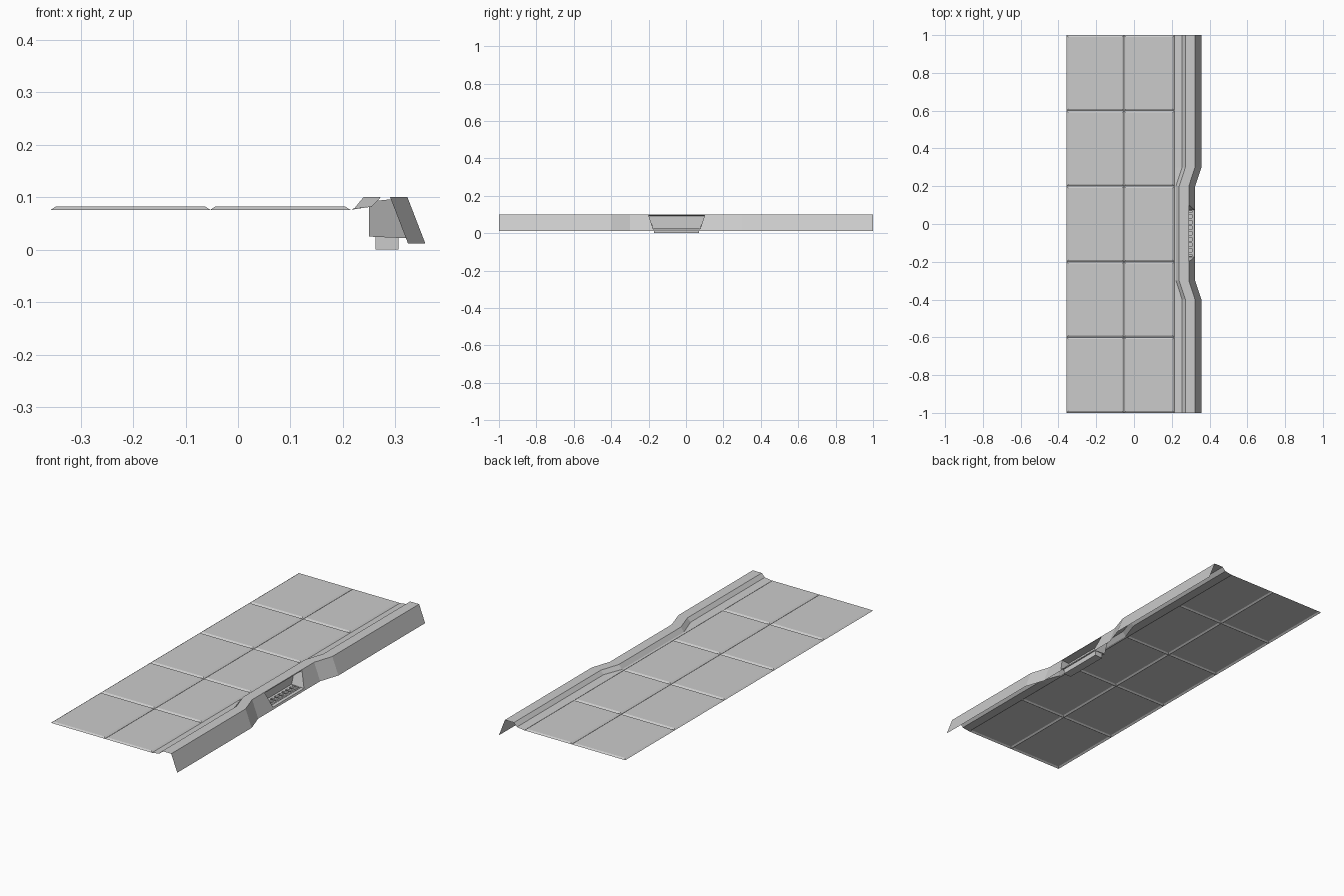
import bpy, bmesh

if "Cube" in bpy.data.objects:
    bpy.data.objects.remove(bpy.data.objects["Cube"])


def finish(name, bm):
    bmesh.ops.remove_doubles(bm, verts=bm.verts, dist=0.0001)
    me = bpy.data.meshes.new(name)
    bm.to_mesh(me)
    bm.free()
    ob = bpy.data.objects.new(name, me)
    bpy.context.collection.objects.link(ob)
    return ob


def poly(bm, pts):
    bm.faces.new([bm.verts.new(p) for p in pts])


def ring(bm, outer, inner, skip=()):
    """Quads joining two loops of four corners."""
    for i in range(4):
        if i not in skip:
            k = (i + 1) % 4
            poly(bm, [outer[i], outer[k], inner[k], inner[i]])


def rect(x0, x1, y0, y1, z):
    return [(x1, y0, z), (x1, y1, z), (x0, y1, z), (x0, y0, z)]


# Paving: two columns of five slabs with sloped edges
def slab(name, x0, x1, y0, y1):
    bm = bmesh.new()
    low = rect(x0, x1, y0, y1, 0.076)
    b = 0.009
    top = rect(x0 + b, x1 - b, y0 + b, y1 - b, 0.082)
    ring(bm, low, top)
    poly(bm, top)
    finish(name, bm)


for row in range(5):
    y = -1 + 0.4 * row
    slab(f"paving_slab_outer_{row}", -0.357, -0.053, y, y + 0.4)
    slab(f"paving_slab_inner_{row}", -0.053, 0.214, y, y + 0.4)


# Kerb: swept profile that steps back around the drain
def profile(y, back):
    return [(0.214, y, 0.076), (0.255 - back, y, 0.082 if not back else 0.079),
            (0.272 - back, y, 0.1), (0.323 - back, y, 0.1), (0.357 - back, y, 0.012)]


S = 0.033
rows = [profile(y, b) for y, b in
        [(-1, 0), (-0.4, 0), (-0.3, S), (0.2, S), (0.3, 0), (1, 0)]]
bm = bmesh.new()
for i in range(5):
    for j in range(4):
        if (i, j) != (2, 3):  # drain opening panel is made below
            poly(bm, [rows[i][j], rows[i][j + 1], rows[i + 1][j + 1], rows[i + 1][j]])


def on_face(y, z):
    return (0.29 + 0.034 * (0.1 - z) / 0.088, y, z)


panel = [rows[2][4], rows[3][4], rows[3][3], rows[2][3]]
mouth = [on_face(-0.175, 0.022), on_face(0.075, 0.022),
         on_face(0.1, 0.096), on_face(-0.2, 0.096)]
ring(bm, panel, mouth)
finish("kerb", bm)

# Drain recess behind the mouth, with a pit under its floor
bm = bmesh.new()
back = [(0.25, -0.175, 0.025), (0.25, 0.075, 0.025), (0.25, 0.1, 0.092), (0.25, -0.2, 0.092)]
ring(bm, mouth, back, skip=(0,))
poly(bm, back)
floor = [mouth[0], mouth[1], back[1], back[0]]
hole = rect(0.262, 0.306, -0.17, 0.07, 0.025)
pit = rect(0.262, 0.306, -0.17, 0.07, 0.0)
ring(bm, floor, hole)
ring(bm, hole, pit)
poly(bm, pit)
finish("drain_recess", bm)

# Grate bars over the pit
bm = bmesh.new()
for n in range(8):
    y = -0.155 + 0.03 * n
    top = rect(0.262, 0.306, y - 0.006, y + 0.006, 0.026)
    low = rect(0.262, 0.306, y - 0.006, y + 0.006, 0.018)
    poly(bm, top)
    ring(bm, low, top)
    poly(bm, low[::-1])
finish("drain_grate", bm)
